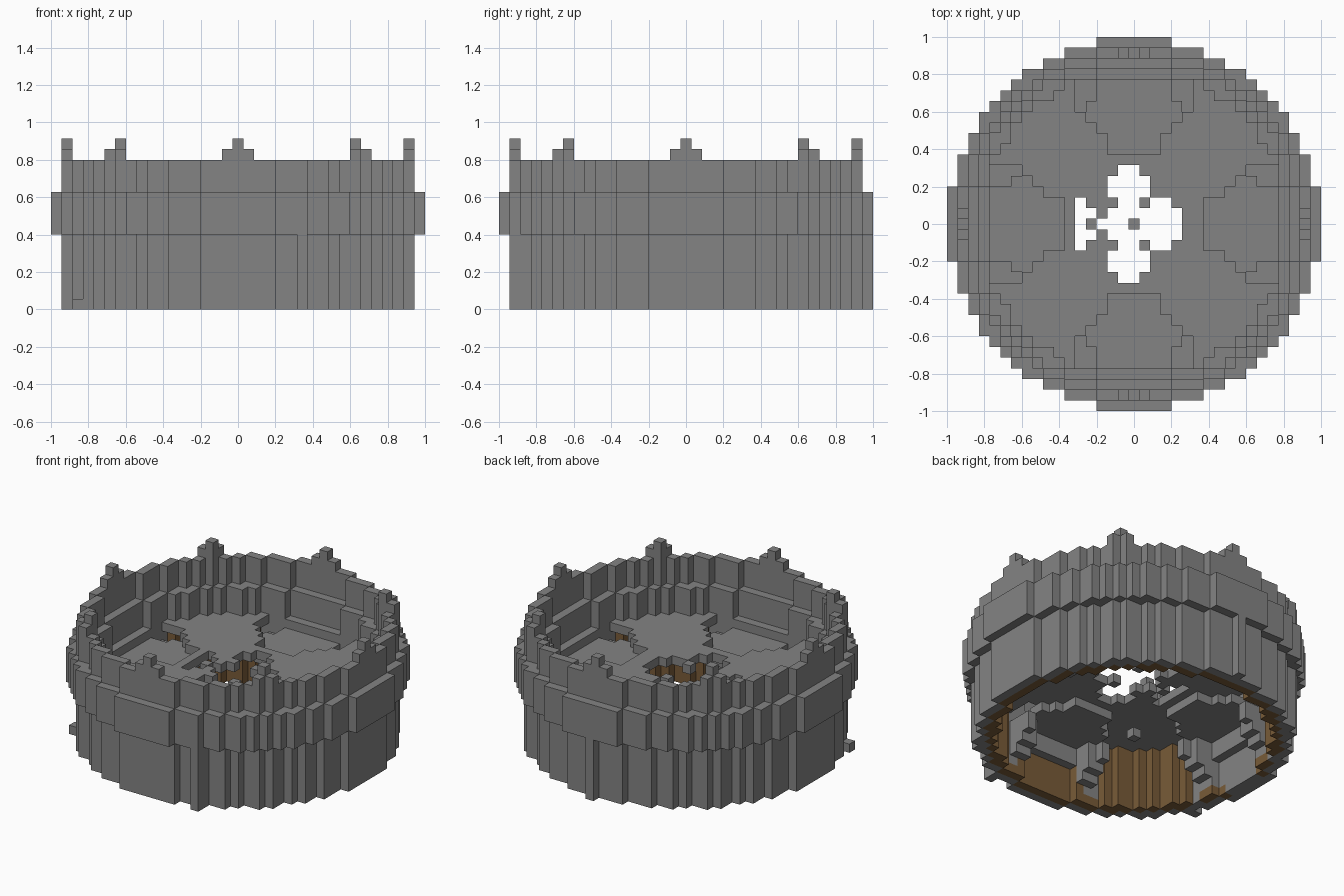
import bpy, bmesh
from mathutils import Vector

cube = bpy.data.objects.get("Cube")
if cube:
    bpy.data.objects.remove(cube, do_unlink=True)

U = 2 / 35                     # edge of one block
N = range(-17, 18)
# squared radii of the stepped circles, named by their reach in blocks
R17, R16, R15, R14 = 300, 266, 235, 206


def material(name, rgb):
    m = bpy.data.materials.new(name)
    m.use_nodes = True
    m.diffuse_color = (*rgb, 1)
    m.node_tree.nodes["Principled BSDF"].inputs["Base Color"].default_value = (*rgb, 1)
    return m


stone = material("grey stone", (0.23, 0.23, 0.23))
wood = material("brown wood", (0.19, 0.105, 0.04))

parts = {}                     # name -> (cells, material)


def add(name, cells, mat=stone):
    parts[name] = (set(cells), mat)


def disc(outer, inner, z0, z1):
    return {(i, j, k) for i in N for j in N for k in range(z0, z1)
            if inner < i * i + j * j <= outer}


def four_way(cells):
    out = set()
    for i, j, k in cells:
        out |= {(i, j, k), (-j, i, k), (-i, -j, k), (j, -i, k)}
    return out


# Lower wall with its wooden inner lining: tall on the diagonals, low on the
# flat sides, and only small corner pieces on the right side
def is_lined(i, j, k):
    a, b = abs(i), abs(j)
    if abs(a - b) <= 6:
        return True
    if i < 0 and a > b:
        return k == 0 and 3 <= b <= 5
    return k < 4 and min(a, b) <= 4 or k == 0


lower = disc(R16, R14, 0, 7)
lining = {c for c in disc(R15, R14, 0, 7) if is_lined(*c)}
add("wall_lining", lining, wood)
extras = {(6, -16, k) for k in range(7)} | {(0, 17, k) for k in range(7)}
add("lower_wall", (lower - lining) | extras | {(-15, -8, 0)})

# Projecting belt, with the inner ledge on top of it
add("belt_band", disc(R17, R14, 7, 11))

# Thin upper rim wall
add("rim_wall", disc(R16, R15, 11, 14))

# Eight stepped finials on the rim
straight = {(16, j, 14) for j in (-1, 0, 1)} | {(16, 0, 15)}
diagonal = {(11, 11, 14), (12, 11, 14), (11, 12, 14), (11, 11, 15)}
add("rim_finials", four_way(straight | diagonal))

# Brackets below the floor: a corbel on each flat side, a stepped pair beside it
pockets = {(i, s * j) for i in (12, 13) for j in (4, 5) for s in (-1, 1)}
pockets |= {(11, 5), (11, -5)}
brackets = {(14, j, k) for j in range(-3, 4) for k in (4, 5, 6)}
brackets |= {(i, j, k) for i, j in pockets for k in range(15 - i, 6)}
add("floor_brackets", four_way(brackets))


# Four sunken petals in the floor, widening outward
petal = set()
for i in range(7, 14):
    half = 2 if i < 9 else 3 if i < 10 or i > 11 else 4
    petal |= {(i, j, 6) for j in range(-half, half + 1)}
add("floor_petals", four_way(petal))


# Raised floor between the petals, with a ragged cross-shaped opening
def in_hole(i, j):
    b = abs(j)
    if (i, b) in {(0, 0), (-4, 0), (-3, 1), (-2, 2), (-3, 2), (-4, 2), (1, 2), (4, 2)}:
        return False
    return ((-2 <= i <= 1 and b <= 4) or (-1 <= i <= 0 and b == 5)
            or (-5 <= i <= 4 and b <= 2))


sunken = four_way({(i, j, 7) for i, j in pockets} | {(i, j, 7) for i, j, _ in petal})
add("floor", {c for c in disc(R14, -1, 7, 8) - sunken
              if not in_hole(c[0], c[1]) and c[:2] != (0, 0)})
add("centre_block", {(0, 0, 0)})

solid = set().union(*(cells for cells, _ in parts.values()))


def build(name, cells, mat):
    """Make one mesh from the exposed faces of the blocks."""
    bm = bmesh.new()
    verts = {}

    def vert(p):
        key = tuple(round(c * 2) for c in p)
        if key not in verts:
            verts[key] = bm.verts.new((p[0] * U, p[1] * U, p[2] * U))
        return verts[key]

    for cell in cells:
        centre = Vector(cell) + Vector((0, 0, 0.5))
        for axis in range(3):
            for sign in (-1, 1):
                n = Vector((0, 0, 0))
                n[axis] = sign
                if tuple(int(c + d) for c, d in zip(cell, n)) in solid:
                    continue
                s = Vector((0, 0, 0))
                s[(axis + 1) % 3] = 1
                t = n.cross(s)
                corners = [(-1, -1), (1, -1), (1, 1), (-1, 1)]
                bm.faces.new([vert(centre + (n + s * a + t * b) / 2) for a, b in corners])
    bmesh.ops.dissolve_limit(bm, angle_limit=0.02, verts=bm.verts[:], edges=bm.edges[:])
    mesh = bpy.data.meshes.new(name)
    bm.to_mesh(mesh)
    bm.free()
    mesh.materials.append(mat)
    bpy.context.collection.objects.link(bpy.data.objects.new(name, mesh))


for part, (cells, mat) in parts.items():
    build(part, cells, mat)
